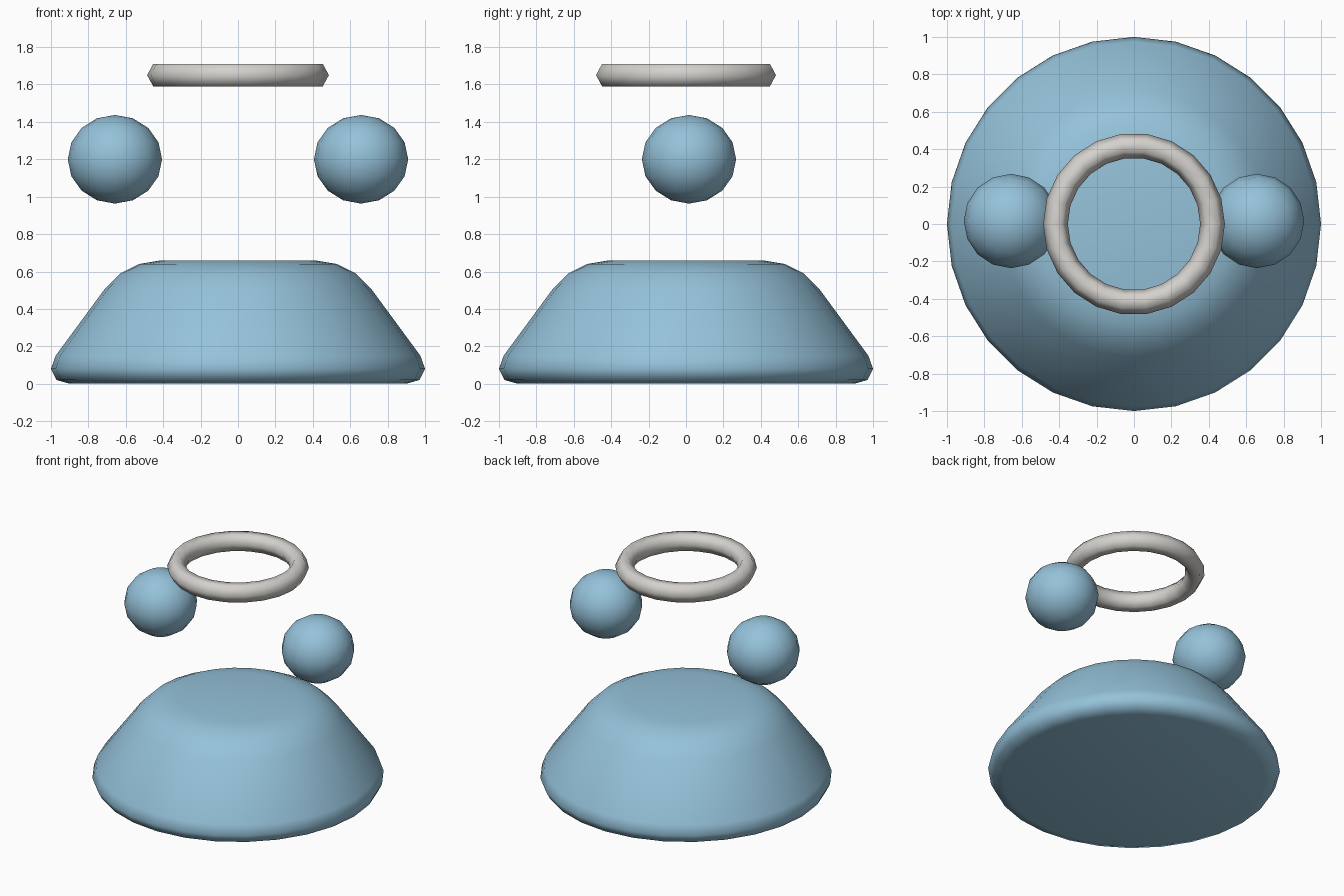
import bpy
import math

default = bpy.data.objects.get("Cube")
if default:
    bpy.data.objects.remove(default, do_unlink=True)


def make_material(name, rgb):
    mat = bpy.data.materials.new(name)
    mat.use_nodes = True
    color = (*rgb, 1.0)
    mat.diffuse_color = color
    mat.node_tree.nodes["Principled BSDF"].inputs["Base Color"].default_value = color
    return mat


blue = make_material("soft blue", (0.30, 0.54, 0.70))
grey = make_material("warm light grey", (0.66, 0.64, 0.61))


def finish(obj, name, mat, angle):
    obj.name = name
    obj.data.materials.append(mat)
    bpy.ops.object.select_all(action='DESELECT')
    obj.select_set(True)
    bpy.context.view_layer.objects.active = obj
    bpy.ops.object.shade_smooth_by_angle(angle=math.radians(angle))


def lathe(name, profile, sides, mat):
    """Turn a bottom-to-top (radius, z) profile and cap both ends."""
    verts = [(r * math.cos(a), r * math.sin(a), z)
             for r, z in profile
             for a in (math.tau * i / sides for i in range(sides))]
    faces = [(k * sides + i, k * sides + (i + 1) % sides,
              (k + 1) * sides + (i + 1) % sides, (k + 1) * sides + i)
             for k in range(len(profile) - 1) for i in range(sides)]
    faces.append(tuple(reversed(range(sides))))
    faces.append(tuple(range(len(verts) - sides, len(verts))))
    mesh = bpy.data.meshes.new(name)
    mesh.from_pydata(verts, [], faces)
    obj = bpy.data.objects.new(name, mesh)
    bpy.context.collection.objects.link(obj)
    finish(obj, name, mat, 60)


# Rounded conical body
lathe("body", [(0.90, 0.0), (0.97, 0.02), (1.0, 0.08), (0.975, 0.15),
               (0.71, 0.51), (0.63, 0.59), (0.53, 0.64), (0.41, 0.66)], 28, blue)

# Floating side balls
for side, name in ((1, "left_ball"), (-1, "right_ball")):
    bpy.ops.mesh.primitive_uv_sphere_add(segments=16, ring_count=8, radius=1,
                                         location=(side * 0.658, 0.016, 1.2))
    ball = bpy.context.object
    ball.scale = (0.252, 0.252, 0.237)
    finish(ball, name, blue, 60)

# Floating ring with a six-sided section
bpy.ops.mesh.primitive_torus_add(major_segments=22, minor_segments=6,
                                 major_radius=0.42, minor_radius=0.066,
                                 location=(0, 0, 1.65))
ring = bpy.context.object
ring.scale.z = 1.06
finish(ring, "floating_ring", grey, 75)
